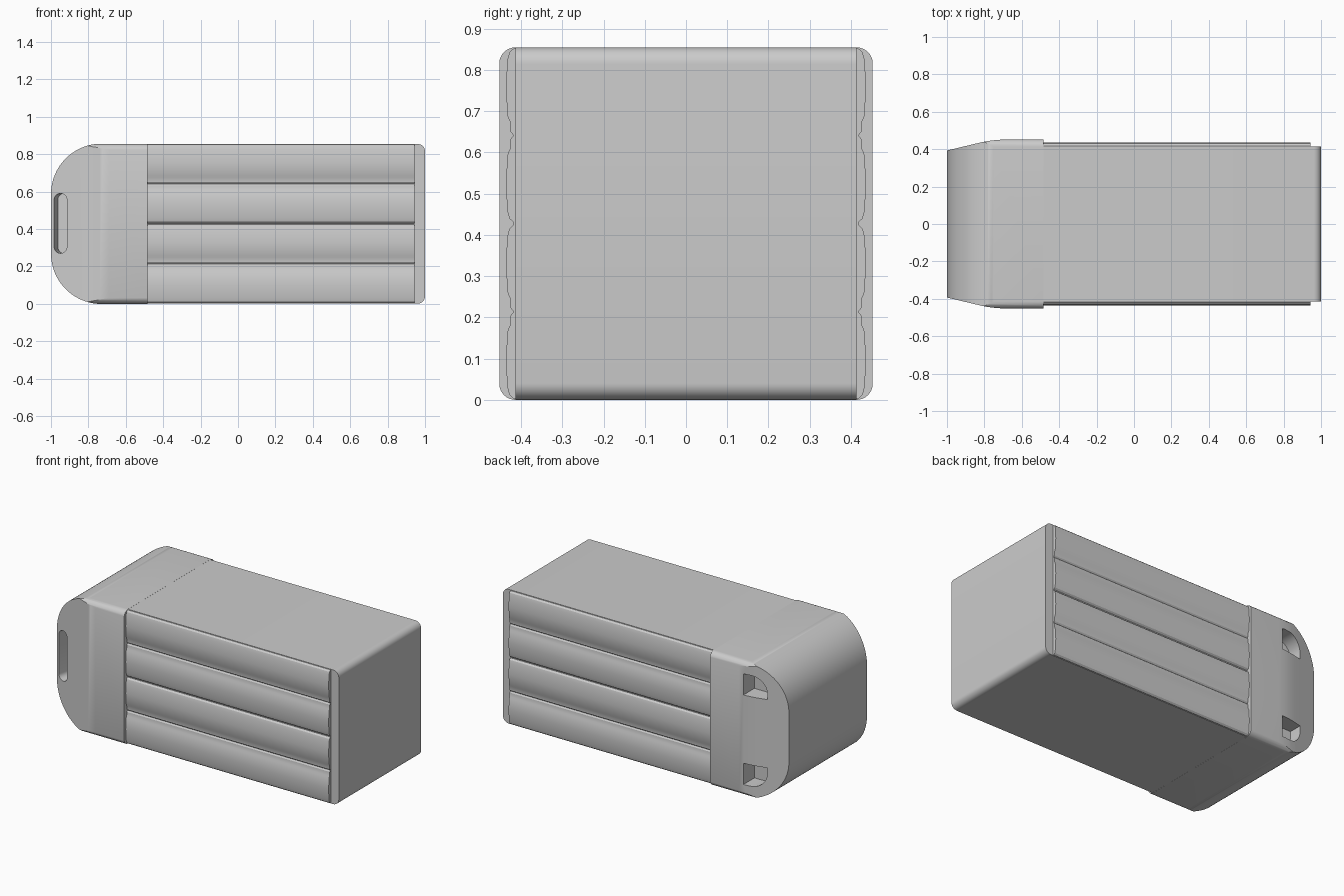
import bpy, bmesh
from math import pi, sin, cos, radians
from mathutils import Matrix

if "Cube" in bpy.data.objects:
    bpy.data.objects.remove(bpy.data.objects["Cube"])

H, W = 0.855, 0.452


def prism(name, pts, axis, lo, hi):
    """Extrude a closed 2D outline along one axis."""
    place = {'x': lambda a, b, t: (t, a, b),
             'y': lambda a, b, t: (a, t, b),
             'z': lambda a, b, t: (a, b, t)}[axis]
    bm = bmesh.new()
    rings = [[bm.verts.new(place(a, b, t)) for a, b in pts] for t in (lo, hi)]
    n = len(pts)
    bm.faces.new(rings[0])
    bm.faces.new(rings[1])
    for i in range(n):
        j = (i + 1) % n
        bm.faces.new((rings[0][i], rings[0][j], rings[1][j], rings[1][i]))
    bmesh.ops.recalc_face_normals(bm, faces=bm.faces)
    me = bpy.data.meshes.new(name)
    bm.to_mesh(me)
    bm.free()
    ob = bpy.data.objects.new(name, me)
    bpy.context.collection.objects.link(ob)
    return ob


def round_rect(a0, a1, b0, b1, radii, seg=16):
    """Rectangle outline; radii order: low-low, high-low, high-high, low-high."""
    pts = []
    for k, r in enumerate(radii):
        a, sa = (a0, 1) if k in (0, 3) else (a1, -1)
        b, sb = (b0, 1) if k in (0, 1) else (b1, -1)
        if r == 0:
            pts.append((a, b))
            continue
        for i in range(seg + 1):
            t = pi + k * pi / 2 + i * pi / 2 / seg
            pts.append((a + sa * r + r * cos(t), b + sb * r + r * sin(t)))
    return pts


def boolean(ob, cutter, op):
    m = ob.modifiers.new(op, 'BOOLEAN')
    m.operation, m.object, m.solver = op, cutter, 'EXACT'
    activate(ob)
    bpy.ops.object.modifier_apply(modifier=m.name)
    bpy.data.objects.remove(cutter)


def activate(ob):
    bpy.ops.object.select_all(action='DESELECT')
    ob.select_set(True)
    bpy.context.view_layer.objects.active = ob


# Head: side profile, plan taper and rounded cross-section intersected
head = prism('head', round_rect(-1, -0.485, -0.001, H + 0.001,
                                (0.27, 0, 0, 0.27), 24), 'y', -0.6, 0.6)
half = [(-1.1, 0.369), (-1, 0.393), (-0.82, 0.436), (-0.78, 0.444),
        (-0.74, 0.449), (-0.69, W), (-0.4, W)]
plan = half + [(x, -y) for x, y in reversed(half)]
boolean(head, prism('plan_cut', plan, 'z', -0.2, 1.1), 'INTERSECT')
boolean(head, prism('section_cut', round_rect(-W - 0.001, W + 0.001, 0, H, (0.04,) * 4, 8),
                    'x', -1.2, -0.3), 'INTERSECT')

# Long slot on the front face, square to the taper
slot = prism('slot_cut', round_rect(-0.035, 0.035, -0.16, 0.16, (0.034,) * 4, 8),
             'y', -0.12, 0.085)
slot.data.transform(Matrix.Translation((-0.949, -0.405, 0.43)) @
                    Matrix.Rotation(radians(-13.4), 4, 'Z'))
boolean(head, slot, 'DIFFERENCE')

# Two corner pockets on the back face
for low in (True, False):
    z0, z1 = (0.075, 0.21) if low else (H - 0.21, H - 0.075)
    radii = (0.1, 0, 0, 0) if low else (0, 0, 0, 0.1)
    boolean(head, prism('pocket_cut', round_rect(-0.87, -0.72, z0, z1, radii, 10),
                        'y', 0.34, 0.6), 'DIFFERENCE')

# Core block with softened far end
core = prism('core', round_rect(-0.55, 1, 0.0005, H - 0.0005, (0, 0.04, 0.04, 0), 8),
             'y', -0.414, 0.414)

# Ribbed side panels
quarter = [(0.003, 0.418), (0.012, 0.428), (0.03, 0.433), (0.1, 0.437),
           (0.17, 0.432), (0.18, 0.427), (0.205, 0.425), (0.2135, 0.418)]
rib = quarter + [(0.4275 - z, y) for z, y in reversed(quarter[:-1])]
rib += [(H - z, y) for z, y in reversed(rib)]
panels = []
for side, name in ((-1, 'front_panel'), (1, 'back_panel')):
    outline = [(side * y, z) for z, y in rib]
    outline += [(side * 0.38, H - 0.003), (side * 0.38, 0.003)]
    panels.append(prism(name, outline, 'x', -0.52, 0.944))

for ob in [head, core] + panels:
    activate(ob)
    bpy.ops.object.shade_smooth_by_angle(angle=radians(25))
